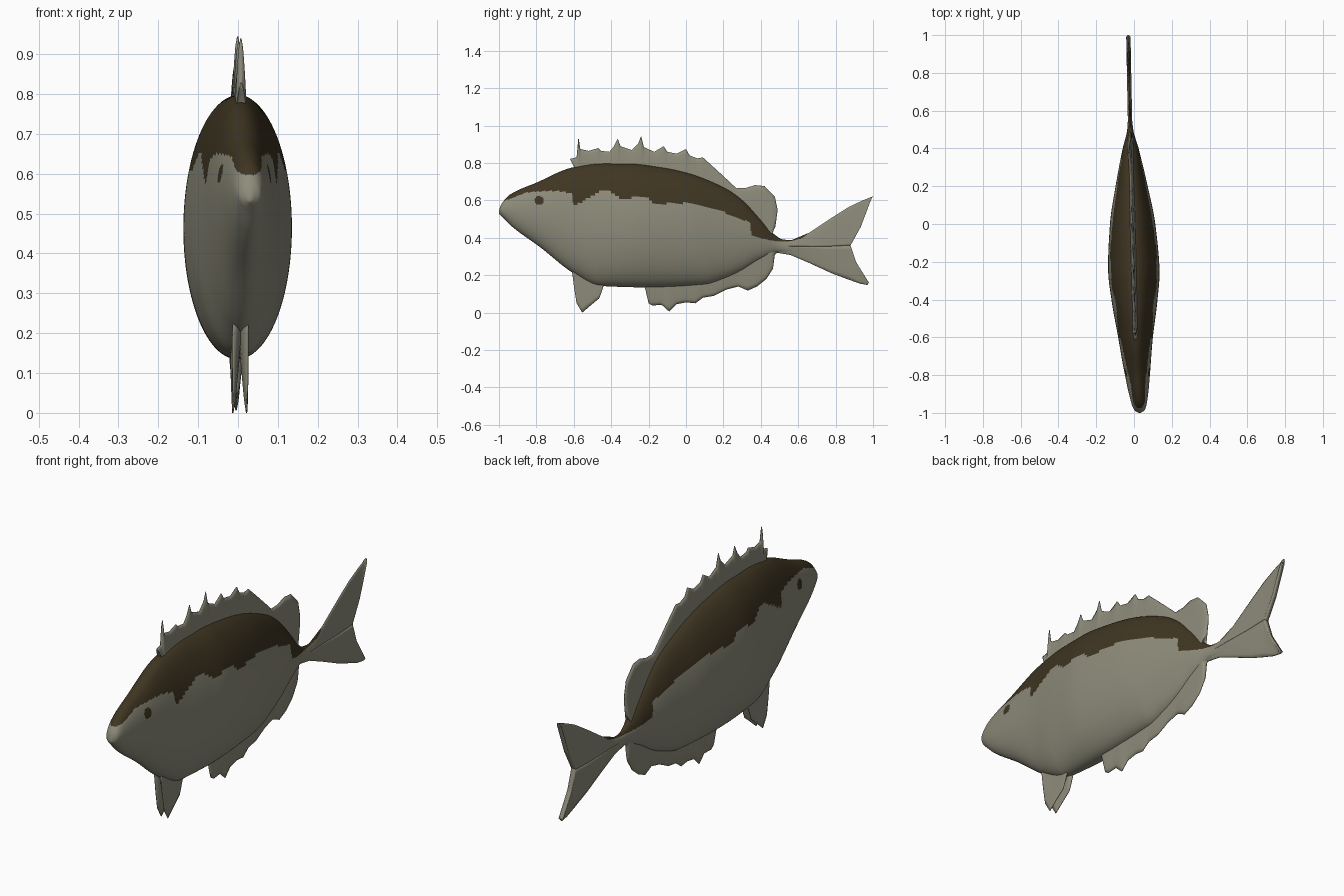
import bpy, bmesh, math

if "Cube" in bpy.data.objects:
    bpy.data.objects.remove(bpy.data.objects["Cube"])


def material(name, rgb):
    m = bpy.data.materials.new(name)
    m.diffuse_color = (*rgb, 1)
    m.use_nodes = True
    m.node_tree.nodes["Principled BSDF"].inputs["Base Color"].default_value = m.diffuse_color
    return m


PALE = material("pale olive grey", (0.27, 0.26, 0.195))
DARK = material("dark brown", (0.05, 0.036, 0.016))


def curve(points):
    """Smooth, overshoot-free function through (x, value) points."""
    xs, vs = zip(*points)
    d = [(vs[i + 1] - vs[i]) / (xs[i + 1] - xs[i]) for i in range(len(xs) - 1)]
    m = [d[0]] + [2 * a * b / (a + b) if a * b > 0 else 0 for a, b in zip(d, d[1:])] + [d[-1]]

    def f(x):
        x = min(max(x, xs[0]), xs[-1])
        i = max(k for k in range(len(d)) if xs[k] <= x)
        h = xs[i + 1] - xs[i]
        t = (x - xs[i]) / h
        return ((2*t**3 - 3*t*t + 1) * vs[i] + (t**3 - 2*t*t + t) * h * m[i]
                + (3*t*t - 2*t**3) * vs[i + 1] + (t**3 - t*t) * h * m[i + 1])
    return f


# Body outline, half width, gentle sideways bend and lower edge of the dark back
top = curve([(-1, .545), (-.99, .575), (-.94, .632), (-.8, .695), (-.6, .778), (-.45, .798),
             (-.3, .797), (-.15, .78), (0, .75), (.2, .672), (.3, .605), (.4, .5),
             (.47, .42), (.53, .388), (.6, .39)])
bottom = curve([(-1, .53), (-.98, .51), (-.93, .46), (-.78, .35), (-.6, .21), (-.46, .143),
                (-.2, .135), (.1, .15), (.2, .18), (.3, .225), (.4, .285), (.5, .325), (.6, .31)])
width = curve([(-1, .005), (-.985, .028), (-.93, .045), (-.8, .066), (-.6, .092), (-.4, .122),
               (-.25, .136), (0, .12), (.2, .085), (.4, .042), (.5, .016), (.6, .008)])
bend = curve([(-1, .03), (-.6, .008), (-.2, -.002), (.5, -.02), (1, -.03)])
stripe = curve([(-1, .59), (-.95, .605), (-.83, .645), (-.7, .65), (-.61, .635), (-.6, .578),
                (-.51, .62), (-.43, .655), (-.34, .612), (-.22, .62), (-.165, .583), (.02, .585),
                (.155, .555), (.29, .5), (.34, .485), (.35, .415), (.53, .38), (.61, .395),
                (.67, .437)])


def is_dark(c):
    eye = math.hypot(c.y + .785, c.z - .6) < .024
    return eye or (c.y < .66 and c.z > stripe(c.y))


def loft(name, rings, painted=False):
    """Skin closed rings of equal length, cap the ends, smooth and colour."""
    bm = bmesh.new()
    vr = [[bm.verts.new(p) for p in r] for r in rings]
    n = len(vr[0])
    for a, b in zip(vr, vr[1:]):
        for k in range(n):
            bm.faces.new((a[k], a[(k + 1) % n], b[(k + 1) % n], b[k]))
    bm.faces.new(vr[0])
    bm.faces.new(vr[-1])
    bmesh.ops.remove_doubles(bm, verts=bm.verts, dist=1e-5)
    bmesh.ops.recalc_face_normals(bm, faces=bm.faces)
    for f in bm.faces:
        f.smooth = True
        if painted and is_dark(f.calc_center_median()):
            f.material_index = 1
    me = bpy.data.meshes.new(name)
    bm.to_mesh(me)
    bm.free()
    me.materials.append(PALE)
    if painted:
        me.materials.append(DARK)
    ob = bpy.data.objects.new(name, me)
    bpy.context.collection.objects.link(ob)
    return ob


def fin(name, base, edge, thick, painted=False, dx=0, steps=4, across=8):
    """Thin blade between paired base and edge points (y, z)."""
    rows = []
    for i in range(len(base) - 1):
        last = i == len(base) - 2
        for s in range(steps + last):
            t = s / steps
            rows.append([tuple(p[i][k] * (1 - t) + p[i + 1][k] * t for k in (0, 1))
                         for p in (base, edge)])
    rings = []
    for b, e in rows:
        side = []
        for k in range(across + 1):
            v = k / across
            y, z = b[0] + (e[0] - b[0]) * v, b[1] + (e[1] - b[1]) * v
            side.append((y, z, thick * (1 - v) ** .6 + .0015, bend(y) + dx * (.5 + v)))
        rings.append([(c + h, y, z) for y, z, h, c in side]
                     + [(c - h, y, z) for y, z, h, c in reversed(side)])
    return loft(name, rings, painted)


# Body with dark back and eyes painted by rule
N, M = 300, 128
rings = []
for i in range(N + 1):
    y = -1 + 1.6 * (i / N) ** 1.1
    zt, zb, w, c = top(y), bottom(y), width(y), bend(y)
    rings.append([(c + w * math.cos(a), y, (zt + zb) / 2 + (zt - zb) / 2 * math.sin(a))
                  for a in (2 * math.pi * k / M for k in range(M))])
loft("body", rings, True)

# Spiny dorsal fin with rounded rear lobe
edge = [(-.6, .79), (-.62, .822), (-.585, .83), (-.575, .94), (-.565, .875), (-.52, .865),
        (-.47, .88), (-.455, .865), (-.41, .86), (-.385, .89), (-.365, .93), (-.35, .89),
        (-.29, .87), (-.255, .905), (-.24, .945), (-.225, .885), (-.17, .86), (-.12, .89),
        (-.1, .86), (-.05, .85), (0, .875), (.02, .84), (.06, .825), (.09, .83), (.14, .785),
        (.2, .73), (.27, .665), (.32, .667), (.37, .682), (.42, .677), (.475, .62),
        (.49, .55), (.478, .46), (.45, .42)]
base = [(min(max(y, -.58), .45), top(min(max(y, -.58), .45)) - .04) for y, z in edge]
fin("dorsal_fin", base, edge, .014)

# Ragged anal fin
edge = [(-.22, .135), (-.2, .05), (-.18, .038), (-.13, .042), (-.09, .006), (-.05, .045),
        (0, .055), (.05, .05), (.09, .08), (.15, .09), (.22, .125), (.28, .14), (.33, .118),
        (.38, .14), (.43, .18), (.465, .235), (.475, .31), (.49, .325)]
base = [(min(y, .46), bottom(min(y, .46)) + .05) for y, z in edge]
fin("anal_fin", base, edge, .016)

# Pair of pelvic fins
edge = [(-.61, .225), (-.598, .13), (-.585, .05), (-.555, .0), (-.52, .03), (-.49, .055),
        (-.465, .075), (-.455, .1), (-.44, .145)]
base = [(-.6 + .16 * i / 8, .25 - .006 * i) for i in range(9)]
for side, dx in (("left", -.013), ("right", .01)):
    fin(side + "_pelvic_fin", base, edge, .011, dx=dx)

# Forked tail: two lobes sharing a midline
mid = [(.46, .36), (.56, .355), (.66, .355), (.78, .355), (.88, .36)]
upper = [(.46, .40), (.56, .386), (.66, .428), (.78, .508), (.87, .565), (.94, .598), (1, .622)]
lower = [(.46, .325), (.56, .308), (.66, .265), (.78, .21), (.86, .18), (.93, .155), (.97, .148)]
fin("upper_tail_lobe", mid + [(.935, .46), (.99, .605)], upper, .01, True, steps=14, across=20)
fin("lower_tail_lobe", mid + [(.91, .27), (.978, .16)], lower, .01, steps=14)
